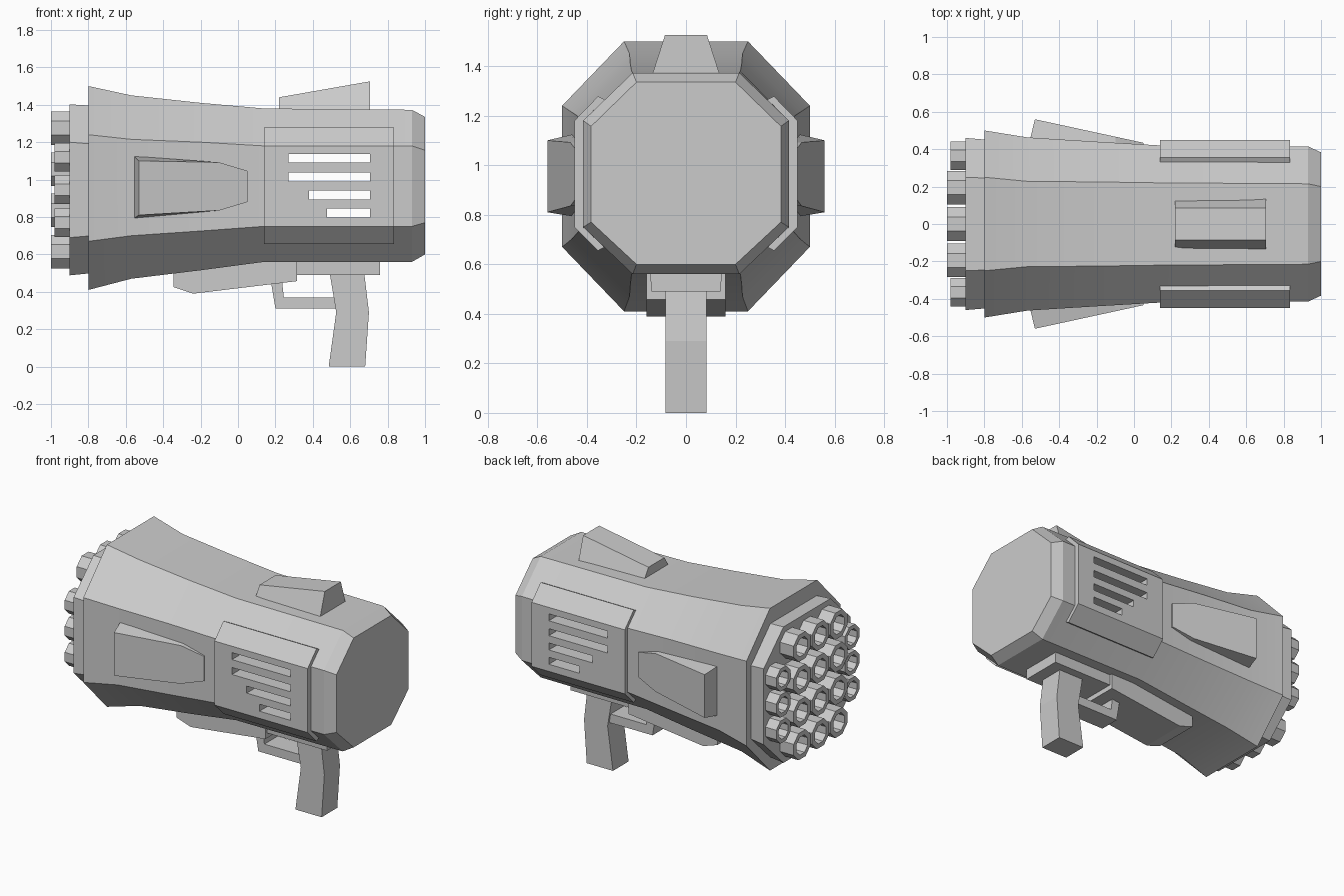
import bpy, bmesh, math

if "Cube" in bpy.data.objects:
    bpy.data.objects.remove(bpy.data.objects["Cube"])


def loft(name, rings, smooth=False):
    """Skin a list of equal-length point rings and cap both ends."""
    bm = bmesh.new()
    vs = [[bm.verts.new(p) for p in r] for r in rings]
    n = len(rings[0])
    for a, b in zip(vs, vs[1:]):
        for i in range(n):
            j = (i + 1) % n
            bm.faces.new((a[i], a[j], b[j], b[i]))
    bm.faces.new(vs[0])
    bm.faces.new(vs[-1])
    bmesh.ops.recalc_face_normals(bm, faces=bm.faces)
    me = bpy.data.meshes.new(name)
    bm.to_mesh(me)
    bm.free()
    ob = bpy.data.objects.new(name, me)
    bpy.context.collection.objects.link(ob)
    return ob


def prism(name, profile, half):
    """Extrude an (x, z) profile across y."""
    return loft(name, [[(x, y, z) for x, z in profile] for y in (-half, half)])


def octagon(x, hy, cy, top, cu, cl, bot):
    """Elongated octagon section at x."""
    right = [(cy, top), (hy, cu), (hy, cl), (cy, bot)]
    return [(x, y, z) for y, z in right] + [(x, -y, z) for y, z in reversed(right)]


def activate(ob):
    bpy.ops.object.select_all(action='DESELECT')
    ob.select_set(True)
    bpy.context.view_layer.objects.active = ob


def cut(ob, cutter):
    activate(ob)
    m = ob.modifiers.new("slots", 'BOOLEAN')
    m.operation, m.object, m.solver = 'DIFFERENCE', cutter, 'EXACT'
    bpy.ops.object.modifier_apply(modifier=m.name)


# Main flared octagonal body
body = loft("body", [octagon(*s) for s in (
    (-0.80, 0.50, 0.25, 1.50, 1.24, 0.67, 0.41),
    (-0.57, 0.463, 0.228, 1.45, 1.215, 0.70, 0.47),
    (-0.20, 0.44, 0.225, 1.41, 1.20, 0.725, 0.515),
    (0.14, 0.42, 0.22, 1.38, 1.18, 0.75, 0.56),
    (0.93, 0.415, 0.215, 1.373, 1.18, 0.75, 0.56),
    (1.00, 0.383, 0.20, 1.335, 1.157, 0.77, 0.60))])

# Muzzle plate
loft("muzzle_plate", [octagon(-0.90, 0.46, 0.25, 1.402, 1.20, 0.69, 0.488),
                      octagon(-0.78, 0.45, 0.245, 1.395, 1.19, 0.70, 0.50)])


# Muzzle tubes: 3 x 4 large ones with a column of 3 smaller ones each side
def tube(name, y, z, r, x0):
    def ring(x, rad):
        return [(x, y + rad * math.cos(a), z + rad * math.sin(a))
                for a in (math.pi / 8 + k * math.pi / 4 for k in range(8))]
    loft(name, [ring(-0.88, r), ring(x0, r), ring(x0, r * 0.66), ring(-0.905, r * 0.66)])


for i, y in enumerate((-0.195, 0, 0.195)):
    for k in range(4):
        tube(f"tube_{i}_{k}", y, 0.615 + 0.22 * k, 0.097, -1.0)
for i, y in enumerate((-0.365, 0.365)):
    for k in range(3):
        tube(f"outer_tube_{i}_{k}", y, 0.945 + 0.175 * (k - 1), 0.082, -0.98)

# Ventilation slot cutters passing through body and side panels
slots = [prism(f"slot_cutter_{i}", [(x, z), (0.705, z), (0.705, z + 0.047), (x, z + 0.047)], 0.8)
         for i, (x, z) in enumerate(((0.27, 1.09), (0.27, 0.99), (0.38, 0.894), (0.475, 0.798)))]

# Side panels and side wedges
panel = [(0.45, 1.18), (0.355, 1.278), (0.318, 1.26), (0.38, 1.15),
         (0.38, 0.78), (0.318, 0.675), (0.355, 0.655), (0.45, 0.75)]
wedge_base = [(-0.555, 1.125), (-0.1, 1.092), (0.05, 1.047),
              (0.05, 0.88), (-0.1, 0.835), (-0.555, 0.793)]
wedge_top = [(-0.53, 1.10)] + wedge_base[1:5] + [(-0.53, 0.81)]
panels = []
for s, side in ((-1, "front"), (1, "back")):
    panels.append(loft(f"side_panel_{side}",
                       [[(x, s * y, z) for y, z in panel] for x in (0.14, 0.833)]))
    loft(f"side_wedge_{side}",
         [[(x, s * 0.40, z) for x, z in wedge_base],
          [(x, s * 0.455, z) for x, z in wedge_base[:1]]
          + [(x, s * 0.432, z) for x, z in wedge_base[1:5]]
          + [(x, s * 0.455, z) for x, z in wedge_base[5:]],
          [(x, s * (0.56 - 0.217 * (x + 0.53)), z) for x, z in wedge_top]])

for c in slots:
    for ob in [body] + panels:
        cut(ob, c)
for c in slots:
    bpy.data.objects.remove(c)
activate(body)
bpy.ops.object.shade_smooth_by_angle(angle=math.radians(20))

# Raised sight on top
loft("top_sight", [[(x, -b, 1.36), (x, -0.085, z), (x, 0.085, z), (x, b, 1.36)]
                   for x, z, b in ((0.22, 1.44, 0.135), (0.705, 1.525, 0.138))])

# Underside rail, fore grip, trigger guard and pistol grip
loft("lower_rail", [[(x, y, z) for y, z in ((-0.145, 0.58), (0.145, 0.58), (0.14, 0.49), (-0.14, 0.49))]
                    for x in (0.05, 0.76)])
prism("fore_grip", [(-0.345, 0.56), (-0.345, 0.425), (-0.24, 0.39),
                    (0.315, 0.457), (0.315, 0.57)], 0.16)
prism("trigger_guard", [(0.175, 0.46), (0.20, 0.31), (0.53, 0.31), (0.53, 0.37),
                        (0.245, 0.37), (0.235, 0.46)], 0.07)
prism("pistol_grip", [(0.49, 0.50), (0.525, 0.29), (0.485, 0.0), (0.68, 0.0),
                      (0.70, 0.29), (0.675, 0.50)], 0.083)
